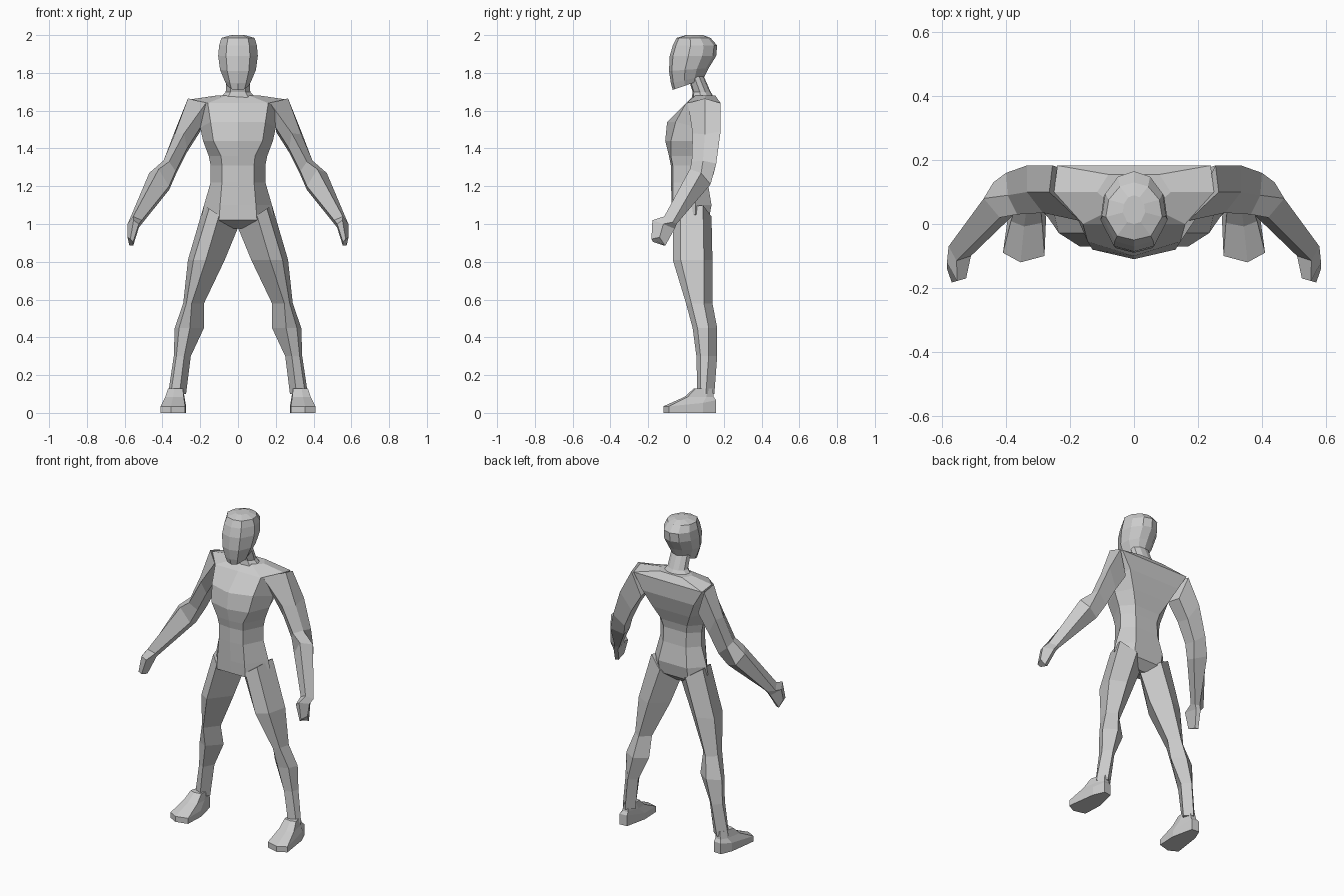
import bpy
import bmesh
from mathutils import Vector

default = bpy.data.objects.get("Cube")
if default:
    bpy.data.objects.remove(default, do_unlink=True)

GREY = (0.6, 0.6, 0.6, 1.0)
skin = bpy.data.materials.new("plain_grey")
skin.use_nodes = True
skin.diffuse_color = GREY
skin.node_tree.nodes["Principled BSDF"].inputs["Base Color"].default_value = GREY


def loft(name, rings):
    """Skin a stack of equal-length point rings and cap both ends."""
    bm = bmesh.new()
    loops = [[bm.verts.new(Vector(point)) for point in ring] for ring in rings]
    for lower, upper in zip(loops, loops[1:]):
        count = len(lower)
        for i in range(count):
            j = (i + 1) % count
            bm.faces.new((lower[i], lower[j], upper[j], upper[i]))
    bm.faces.new(loops[0])
    bm.faces.new(loops[-1])
    bmesh.ops.recalc_face_normals(bm, faces=bm.faces)
    mesh = bpy.data.meshes.new(name)
    bm.to_mesh(mesh)
    bm.free()
    mesh.materials.append(skin)
    part = bpy.data.objects.new(name, mesh)
    bpy.context.collection.objects.link(part)


def mirror_ring(half):
    """Complete a half ring whose first and last points lie on the centre plane."""
    return half + [(-x, y, z) for x, y, z in reversed(half[1:-1])]


def pair(name, rings):
    """Build a limb on the left and its mirror image on the right."""
    loft("left_" + name, rings)
    loft("right_" + name, [[(-x, y, z) for x, y, z in ring] for ring in rings])


def torso_ring(height, front, back, panel, side, rear=.1, bulge=.01, side_y=.05, side_lift=0):
    """Flat front panel, one side corner and a flat back panel."""
    return mirror_ring([
        (0, front, height),
        (panel, front + bulge, height),
        (side, side_y, height + side_lift),
        (rear, back, height),
        (0, back, height),
    ])


def head_ring(height, front, back, width, rise=0):
    """Faceted oval that may rise towards the back."""
    def at(across, along):
        return (across * width, front + along * (back - front), height + along * rise)

    return mirror_ring([at(0, 0), at(.6, .07), at(1, .4), at(.9, .7), at(.5, .93), at(0, 1)])


def leg_ring(height, outer, inner, ridge, front, back, hip_lift=0):
    """Five-sided section with a sharp ridge in front and a flat outer side."""
    width, depth = outer - inner, back - front

    def at(x, y):
        return (x, y, height + hip_lift * (x - inner) / width)

    return [
        at(ridge, front),
        at(outer - .15 * width, front + .2 * depth),
        at(outer, back - .045),
        at(inner + .5 * width, back),
        at(inner, front + .6 * depth),
    ]


def arm_ring(top, back, under, front, thickness):
    """Five-sided section whose lower edge runs forward from the under point."""
    x, y, z = under
    return [top, back, under, (x, y - thickness, z + .02), front]


# Torso, from crotch to collar
loft("torso", [
    torso_ring(height=.975, front=.02, back=.07, panel=.02, side=.03, rear=.02),
    torso_ring(height=1.02, front=-.07, back=.12, panel=.1, side=.19, side_lift=.03, bulge=0),
    torso_ring(height=1.1, front=-.075, back=.135, panel=.095, side=.18, bulge=.005),
    torso_ring(height=1.22, front=-.08, back=.115, panel=.085, side=.145, rear=.08),
    torso_ring(height=1.31, front=-.08, back=.11, panel=.085, side=.145, rear=.08),
    torso_ring(height=1.36, front=-.09, back=.12, panel=.09, side=.155, rear=.09),
    torso_ring(height=1.44, front=-.11, back=.15, panel=.13, side=.185, rear=.13, bulge=.03),
    torso_ring(height=1.54, front=-.1, back=.18, panel=.145, side=.2, rear=.18, bulge=.045,
               side_y=.07, side_lift=-.03),
    torso_ring(height=1.64, front=0, back=.183, panel=.16, side=.25, rear=.24, bulge=0,
               side_y=.1, side_lift=.02),
    torso_ring(height=1.68, front=.04, back=.155, panel=.06, side=.115, rear=.08, side_y=.1),
])

# Neck and head
loft("neck", [
    head_ring(height=1.66, front=.03, back=.155, width=.1),
    head_ring(height=1.7, front=.035, back=.13, width=.065),
    head_ring(height=1.78, front=.01, back=.095, width=.062),
])
loft("head", [
    head_ring(height=1.71, front=-.07, back=.09, width=.058, rise=.055),
    head_ring(height=1.745, front=-.08, back=.1, width=.072, rise=.04),
    head_ring(height=1.81, front=-.09, back=.12, width=.095, rise=.015),
    head_ring(height=1.89, front=-.086, back=.16, width=.105),
    head_ring(height=1.945, front=-.07, back=.165, width=.1),
    head_ring(height=1.985, front=-.05, back=.13, width=.088),
    head_ring(height=2, front=0, back=.09, width=.035),
])

# Arms, joined at shared elbow and wrist sections
shoulder = arm_ring(top=(.265, .1, 1.665), back=(.255, .183, 1.64), under=(.2, .165, 1.49),
                    front=(.17, .01, 1.64), thickness=.1)
upper_arm = arm_ring(top=(.335, .1, 1.475), back=(.335, .183, 1.49), under=(.27, .16, 1.38),
                     front=(.285, .035, 1.48), thickness=.09)
elbow = arm_ring(top=(.395, .09, 1.335), back=(.4, .16, 1.32), under=(.33, .145, 1.26),
                 front=(.365, .03, 1.33), thickness=.08)
forearm = arm_ring(top=(.47, .08, 1.27), back=(.44, .13, 1.21), under=(.365, .1, 1.18),
                   front=(.42, .02, 1.29), thickness=.06)
wrist = arm_ring(top=(.58, -.07, 1.01), back=(.535, -.05, 1), under=(.51, -.06, 1),
                 front=(.555, -.115, 1.04), thickness=.04)
palm = arm_ring(top=(.585, -.12, 1), back=(.55, -.06, .975), under=(.525, -.07, .98),
                front=(.553, -.178, 1.02), thickness=.1)
fingertips = arm_ring(top=(.585, -.14, .93), back=(.575, -.11, .885), under=(.555, -.115, .885),
                      front=(.57, -.183, .92), thickness=.06)
pair("arm", [shoulder, upper_arm, elbow, forearm])
pair("forearm", [forearm, wrist])
pair("hand", [wrist, palm, fingertips])

# Legs, from hip to ankle
pair("leg", [
    leg_ring(height=.98, outer=.18, inner=0, ridge=.1, front=-.07, back=.135, hip_lift=.12),
    leg_ring(height=.81, outer=.265, inner=.07, ridge=.17, front=-.07, back=.14),
    leg_ring(height=.58, outer=.29, inner=.18, ridge=.245, front=0, back=.14),
    leg_ring(height=.45, outer=.335, inner=.18, ridge=.255, front=.035, back=.165),
    leg_ring(height=.3, outer=.34, inner=.25, ridge=.285, front=.055, back=.165),
    leg_ring(height=.1, outer=.37, inner=.275, ridge=.31, front=.06, back=.15),
])

# Feet: the sole outline narrows towards the heel as it climbs to the ankle
sole = [(.355, -.12), (.41, -.09), (.385, .09), (.355, .16), (.305, .155), (.275, .02), (.28, -.1)]


def foot_ring(height, width, length, heel_rise=0):
    return [(.31 + width * (x - .31), .13 + length * (y - .13), height + heel_rise * max(0, y))
            for x, y in sole]


pair("foot", [
    foot_ring(height=0, width=1, length=1),
    foot_ring(height=.035, width=1, length=1, heel_rise=.2),
    foot_ring(height=.085, width=.75, length=.55),
    foot_ring(height=.13, width=.6, length=.35),
])
